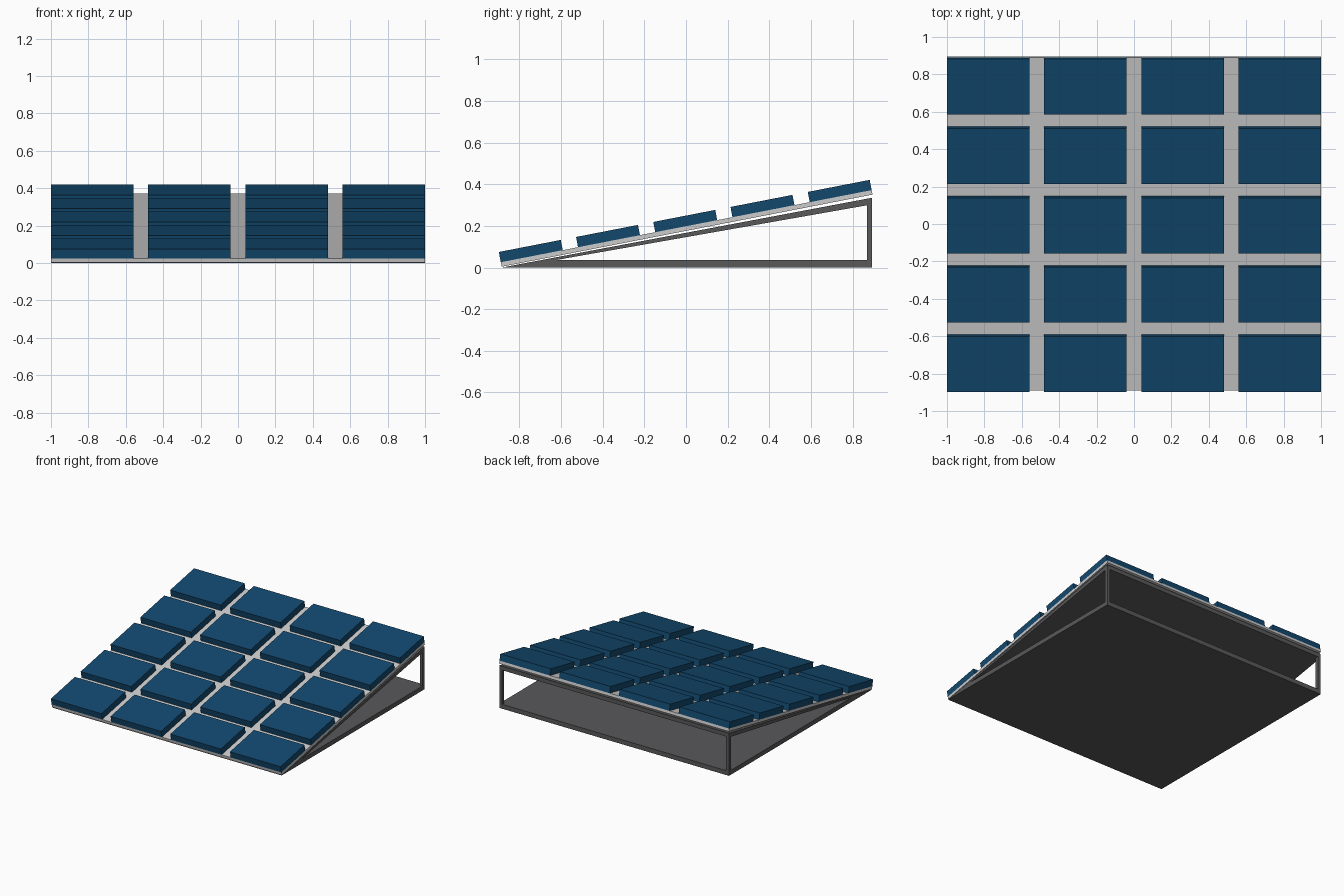
import bpy, bmesh
from math import radians
from mathutils import Matrix, Vector

if "Cube" in bpy.data.objects:
    bpy.data.objects.remove(bpy.data.objects["Cube"])


def material(name, color):
    m = bpy.data.materials.new(name)
    m.diffuse_color = color
    m.use_nodes = True
    m.node_tree.nodes["Principled BSDF"].inputs["Base Color"].default_value = m.diffuse_color
    return m


blue = material("panel_blue", (0.006, 0.065, 0.155, 1))
dark = material("frame_grey", (0.10, 0.10, 0.105, 1))


def finish(name, bm, mat=None):
    bmesh.ops.recalc_face_normals(bm, faces=bm.faces)
    me = bpy.data.meshes.new(name)
    bm.to_mesh(me)
    bm.free()
    ob = bpy.data.objects.new(name, me)
    bpy.context.collection.objects.link(ob)
    if mat:
        me.materials.append(mat)
    return ob


def box(name, lo, hi, mat=None):
    lo, hi = Vector(lo), Vector(hi)
    bm = bmesh.new()
    bmesh.ops.create_cube(bm, size=1, matrix=Matrix.Translation((lo + hi) / 2)
                          @ Matrix.Diagonal((*(hi - lo), 1)))
    return finish(name, bm, mat)


def profile(name, pts, x0, x1, mat):
    # side profile (y, z) extruded along x
    bm = bmesh.new()
    face = bm.faces.new([bm.verts.new((x0, y, z)) for y, z in pts])
    ext = bmesh.ops.extrude_face_region(bm, geom=[face])["geom"]
    bmesh.ops.translate(bm, vec=(x1 - x0, 0, 0),
                        verts=[v for v in ext if isinstance(v, bmesh.types.BMVert)])
    return finish(name, bm, mat)


# wedge stand: floor, sloping top, corner posts
FRONT, BACK = -0.885, 0.893
profile("stand_floor", [(FRONT, 0), (BACK, 0), (BACK, 0.035), (-0.63, 0.035)], -1, 1, dark)
profile("stand_slope", [(FRONT, 0), (-0.63, 0.035), (BACK, 0.303), (BACK, 0.335)], -1, 1, dark)
for x in (-1, 0.975):
    box("stand_post", (x, BACK - 0.025, 0.03), (x + 0.025, BACK, 0.31), dark)

# tilted backing plate, built flat then rotated about its lower front edge
LENGTH, PLATE, THICK = 1.814, 0.022, 0.050
tilt = Matrix.Translation((0, FRONT, 0.004)) @ Matrix.Rotation(radians(11), 4, 'X')
parts = [box("backing_plate", (-1, 0, 0), (1, LENGTH, PLATE))]

# grid of panels
W, L = 0.44, 0.303
for r in range(5):
    for c in range(4):
        x = -1 + c * 0.52
        y = r * (LENGTH - L) / 4
        parts.append(box("panel", (x, y, PLATE), (x + W, y + L, PLATE + THICK), blue))
for p in parts:
    p.data.transform(tilt)
